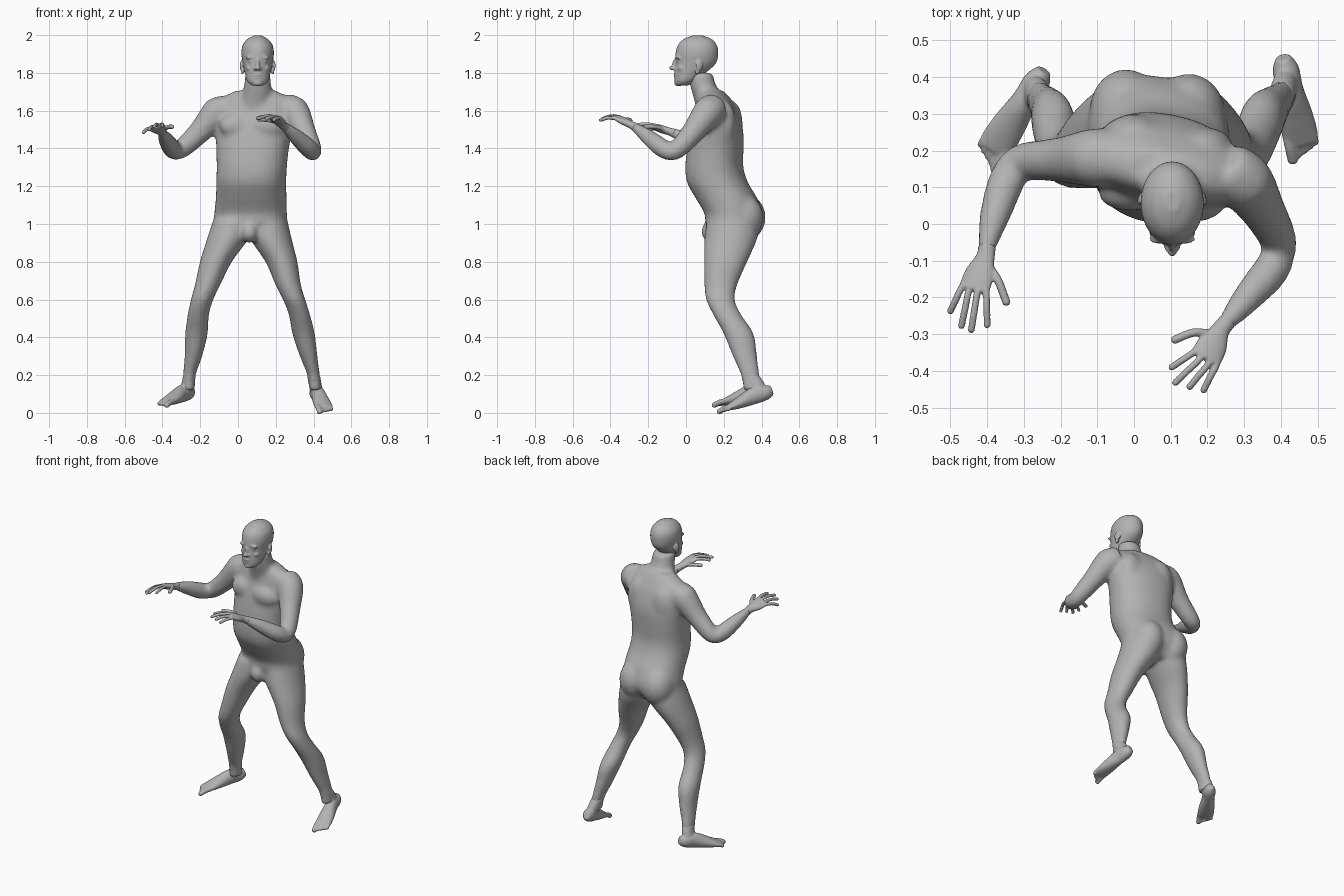
import bpy, bmesh, math
from mathutils import Vector, Matrix

if "Cube" in bpy.data.objects:
    bpy.data.objects.remove(bpy.data.objects["Cube"], do_unlink=True)

skin = bpy.data.materials.new("matte grey")
skin.use_nodes = True
grey = (0.45, 0.45, 0.45, 1)
skin.diffuse_color = grey
skin.node_tree.nodes["Principled BSDF"].inputs["Base Color"].default_value = grey


def spline(rows, steps=5):
    """Catmull-Rom interpolation of rows of equal length."""
    rows = [Vector(r) for r in rows]
    out = []
    for i in range(len(rows) - 1):
        a, b = rows[max(i - 1, 0)], rows[i]
        c, d = rows[i + 1], rows[min(i + 2, len(rows) - 1)]
        for s in range(steps):
            t = s / steps
            out.append(0.5 * (2 * b + (c - a) * t + (2 * a - 5 * b + 4 * c - d) * t * t
                              + (3 * b - a - 3 * c + d) * t ** 3))
    return out + [rows[-1]]


def loft(bm, rows, side=(1, 0, 0), level=False, power=2, sides=24):
    """Skin elliptic rings (x, y, z, half width, half depth) along a path."""
    rows = spline(rows)
    rings = []
    for i, row in enumerate(rows):
        centre = Vector(row[:3])
        ahead, behind = rows[min(i + 1, len(rows) - 1)], rows[max(i - 1, 0)]
        along = Vector((0, 0, 1)) if level else (Vector(ahead[:3]) - Vector(behind[:3])).normalized()
        u = Vector(side)
        u = (u - along * u.dot(along)).normalized()
        v = along.cross(u)
        ring = []
        for k in range(sides):
            a = math.tau * k / sides
            c, s = math.cos(a), math.sin(a)
            c, s = (math.copysign(abs(w) ** (2 / power), w) for w in (c, s))
            ring.append(bm.verts.new(centre + u * c * row[3] + v * s * row[4]))
        rings.append(ring)
    for lower, upper in zip(rings, rings[1:]):
        for k in range(sides):
            n = (k + 1) % sides
            bm.faces.new((lower[k], lower[n], upper[n], upper[k]))
    bm.faces.new(rings[0][::-1])
    bm.faces.new(rings[-1])


def blob(bm, centre, radii, turn=0, axis="X"):
    """Ellipsoid of flesh."""
    m = (Matrix.Translation(centre) @ Matrix.Rotation(math.radians(turn), 4, axis)
         @ Matrix.Diagonal((*radii, 1)))
    bmesh.ops.create_uvsphere(bm, u_segments=20, v_segments=14, radius=1, matrix=m)


def digit(bm, points, r):
    """Finger or toe: a thin tube with a rounded tip."""
    loft(bm, [(*p, r, r) for p in points], side=(0.3, 0.2, 1), sides=12)
    blob(bm, points[-1], (r, r, r))


def finish(name, bm, voxel, smoothing):
    """Fuse the overlapping volumes into one soft skin."""
    bmesh.ops.recalc_face_normals(bm, faces=bm.faces)
    mesh = bpy.data.meshes.new(name)
    bm.to_mesh(mesh)
    bm.free()
    mesh.materials.append(skin)
    obj = bpy.data.objects.new(name, mesh)
    bpy.context.collection.objects.link(obj)
    remesh = obj.modifiers.new("fuse", "REMESH")
    remesh.mode = "VOXEL"
    remesh.voxel_size = voxel
    remesh.use_smooth_shade = True
    soften = obj.modifiers.new("soften", "SMOOTH")
    soften.factor = 0.5
    soften.iterations = smoothing


# torso, turned a little towards its right
body = bmesh.new()
loft(body, [
    (.065, .24, .93, .09, .09), (.065, .25, 1.0, .185, .14), (.067, .25, 1.06, .192, .15),
    (.07, .212, 1.14, .187, .16), (.07, .167, 1.22, .185, .158), (.073, .15, 1.3, .186, .15),
    (.077, .155, 1.4, .193, .145), (.085, .162, 1.5, .205, .134), (.09, .16, 1.6, .215, .105),
    (.09, .15, 1.66, .19, .08), (.095, .14, 1.705, .11, .055)],
    side=(1, -.2, 0), level=True, power=2.3, sides=32)

# neck
loft(body, [(.09, .15, 1.58, .1, .09), (.1, .125, 1.66, .088, .083),
            (.104, .092, 1.73, .073, .07), (.104, .075, 1.8, .066, .066)], level=True)

# buttocks, chest, shoulder blades and groin
for x, y in ((-.022, .308), (.15, .296)):
    blob(body, (x, y, 1.035), (.1, .115, .125))
for x, y in ((-.01, .085), (.16, .055)):
    blob(body, (x, y, 1.52), (.09, .05, .065))
for x, y in ((.0, .245), (.19, .21)):
    blob(body, (x, y, 1.53), (.08, .055, .12))
blob(body, (.06, .135, .96), (.05, .055, .06))

# legs: shared heights, depths and sections, with their own sideways path
leg_rows = [(.25, 1.02, .112, .14), (.237, .92, .11, .14), (.21, .8, .085, .115),
            (.185, .68, .068, .088), (.182, .6, .06, .077), (.218, .52, .057, .075),
            (.278, .42, .06, .08), (.312, .3, .047, .065), (.34, .2, .034, .05),
            (.352, .12, .033, .05)]
leg_paths = {
    "right": (-.02, -.055, -.117, -.16, -.19, -.21, -.22, -.236, -.257, -.26),
    "left": (.15, .175, .23, .265, .297, .325, .347, .374, .4, .41)}
for path in leg_paths.values():
    loft(body, [(x, *row) for x, row in zip(path, leg_rows)], level=True)

# arms, from inside the shoulder to the wrist
arm_radii = (.08, .08, .062, .052, .045, .05, .042, .027, .022)
arm_paths = {
    "right": [(-.07, .18, 1.6), (-.115, .18, 1.585), (-.2, .175, 1.49), (-.29, .172, 1.405),
              (-.327, .16, 1.385), (-.35, .11, 1.4), (-.38, .02, 1.445), (-.4, -.06, 1.48),
              (-.405, -.09, 1.49)],
    "left": [(.25, .145, 1.61), (.3, .115, 1.59), (.35, .04, 1.49), (.39, -.035, 1.405),
             (.395, -.08, 1.38), (.37, -.13, 1.405), (.31, -.2, 1.46), (.255, -.265, 1.51),
             (.235, -.29, 1.525)]}
for path in arm_paths.values():
    loft(body, [(*p, r, r) for p, r in zip(path, arm_radii)], side=(.1, .2, 1))
    blob(body, path[1], (.08, .08, .085))
finish("body", body, .011, 14)

# head
head = bmesh.new()
mid = .104
loft(head, [(mid, y, z, w, d) for y, z, w, d in (
    (-.022, 1.732, .028, .03), (-.004, 1.755, .055, .056), (.022, 1.8, .068, .083),
    (.05, 1.85, .078, .108), (.057, 1.9, .086, .113), (.06, 1.945, .08, .104),
    (.062, 1.978, .056, .075), (.062, 1.998, .02, .027))], level=True, sides=32)
blob(head, (mid, -.07, 1.826), (.014, .02, .012))
blob(head, (mid, -.06, 1.848), (.01, .014, .034), -18)
blob(head, (mid, -.048, 1.79), (.027, .018, .007))
blob(head, (mid, -.046, 1.777), (.024, .018, .008))
blob(head, (mid, -.042, 1.745), (.023, .02, .016))
for s in (-1, 1):
    blob(head, (mid + s * .013, -.062, 1.822), (.009, .013, .009))
    blob(head, (mid + s * .034, -.04, 1.882), (.03, .015, .009), s * 8, "Y")
    blob(head, (mid + s * .034, -.037, 1.862), (.015, .012, .009))
    blob(head, (mid + s * .043, -.022, 1.825), (.02, .022, .018))
    # ears
    blob(head, (mid + s * .084, .07, 1.838), (.009, .021, .029), s * 20, "Z")
    blob(head, (mid + s * .08, .06, 1.808), (.008, .012, .018))
finish("head", head, .005, 4)

# hands: palm, four fingers and thumb as (base, tip)
hands = {
    "right": [[(-.402, -.18, 1.525), (-.4, -.275, 1.52)], [(-.427, -.187, 1.525), (-.443, -.288, 1.515)],
              [(-.45, -.183, 1.515), (-.47, -.277, 1.5)], [(-.468, -.17, 1.505), (-.5, -.237, 1.485)],
              [(-.392, -.12, 1.5), (-.348, -.212, 1.515)]],
    "left": [[(.165, -.348, 1.565), (.103, -.39, 1.56)], [(.18, -.367, 1.57), (.113, -.432, 1.56)],
             [(.203, -.38, 1.567), (.152, -.443, 1.557)], [(.226, -.38, 1.56), (.19, -.452, 1.55)],
             [(.215, -.3, 1.535), (.112, -.315, 1.553)]]}
for name, digits in hands.items():
    bm = bmesh.new()
    wrist = Vector(arm_paths[name][-1])
    before = Vector(arm_paths[name][-2])
    bases = [Vector(d[0]) for d in digits[:4]]
    knuckles = sum(bases, Vector()) / 4
    across = bases[3] - bases[0]
    palm = [before, wrist, wrist.lerp(knuckles, .5), knuckles]
    loft(bm, [(*p, w, h) for p, w, h in zip(
        palm, (.024, .026, .041, .044), (.024, .02, .019, .012))], side=across)
    for i, (base, tip) in enumerate(digits):
        base, tip = Vector(base), Vector(tip)
        bend = base.lerp(tip, .5) + Vector((0, .012 if i == 4 else 0, .006))
        digit(bm, [wrist.lerp(base, .6), base, bend, tip], .0115 if i == 4 else .0095)
    finish(name + "_hand", bm, .004, 2)

# feet: heels lifted, toes pointing down
feet = {"right": ((-.25, .41, .115), (-.385, .2, .055)),
        "left": ((.408, .445, .118), (.458, .218, .026))}
foot_rows = [(-.04, .02, .025, 0), (.1, .036, .04, 0), (.35, .036, .046, .008),
             (.65, .046, .034, .003), (.88, .049, .022, 0), (1, .045, .014, 0)]
for name, (heel, toe) in feet.items():
    bm = bmesh.new()
    heel, toe = Vector(heel), Vector(toe)
    ahead = toe - heel
    across = ahead.cross(Vector((0, 0, 1))).normalized()
    loft(bm, [(*(heel + ahead * t + Vector((0, 0, lift))), w, h) for t, w, h, lift in foot_rows],
         side=across)
    # ankle joining the shin
    shin = Vector((leg_paths[name][-2], *leg_rows[-2][:2]))
    loft(bm, [(*p, .034, .046) for p in (heel + ahead * .22, heel.lerp(shin, .6) + ahead * .07, shin)],
         level=True)
    # toes, the big one on the inner side
    inner = across if across.x * heel.x < 0 else -across
    for i in range(5):
        root = toe + inner * (.034 - .0175 * i) - ahead * .12
        tip = root + ahead * (.27 - .035 * i) - Vector((0, 0, .005))
        digit(bm, [root, root.lerp(tip, .5) + Vector((0, 0, .004)), tip], .015 if i == 0 else .0105)
    finish(name + "_foot", bm, .005, 3)
